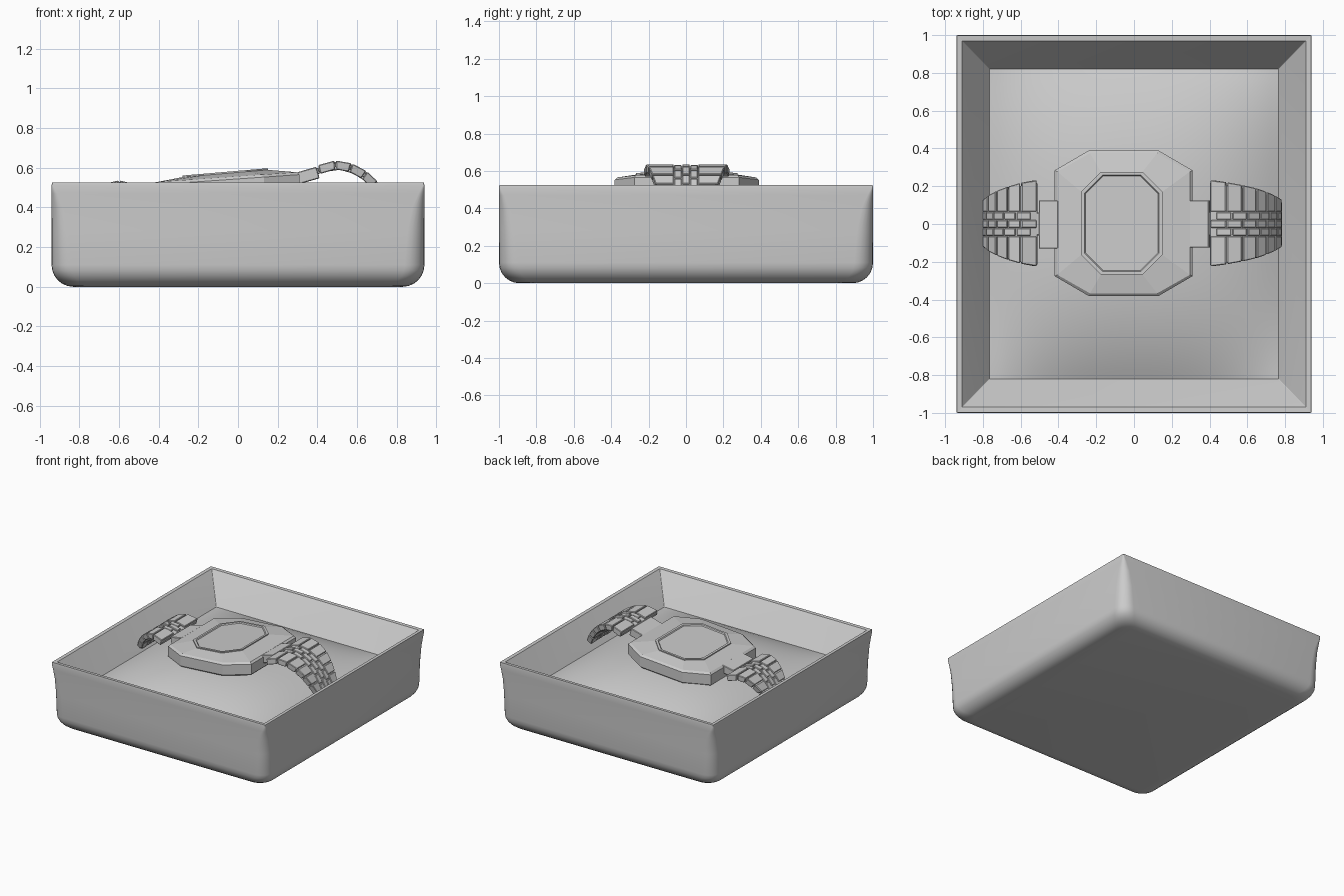
import bpy, bmesh, math
from mathutils import Vector

if "Cube" in bpy.data.objects:
    bpy.data.objects.remove(bpy.data.objects["Cube"])


def make(name, verts, faces, smooth=None, bevel=0):
    me = bpy.data.meshes.new(name)
    bm = bmesh.new()
    vs = [bm.verts.new(v) for v in verts]
    for f in faces:
        bm.faces.new([vs[i] for i in f])
    bmesh.ops.recalc_face_normals(bm, faces=bm.faces)
    bm.to_mesh(me)
    bm.free()
    ob = bpy.data.objects.new(name, me)
    bpy.context.collection.objects.link(ob)
    if bevel:
        m = ob.modifiers.new("bevel", 'BEVEL')
        m.width, m.segments = bevel, 1
    if smooth:
        bpy.ops.object.select_all(action='DESELECT')
        ob.select_set(True)
        bpy.context.view_layer.objects.active = ob
        bpy.ops.object.shade_smooth_by_angle(angle=math.radians(smooth))
    return ob


def loft(name, rings, cap_start=True, cap_end=True, smooth=None):
    n = len(rings[0])
    faces = [(r * n + i, r * n + (i + 1) % n, (r + 1) * n + (i + 1) % n, (r + 1) * n + i)
             for r in range(len(rings) - 1) for i in range(n)]
    if cap_start:
        faces.append(tuple(range(n)))
    if cap_end:
        faces.append(tuple((len(rings) - 1) * n + i for i in range(n)))
    return make(name, [v for r in rings for v in r], faces, smooth)


def rounded_rect(hx, hy, r, z, steps=6):
    pts = []
    for k, (sx, sy) in enumerate([(1, 1), (-1, 1), (-1, -1), (1, -1)]):
        for j in range(steps + 1):
            a = math.pi / 2 * (k + j / steps)
            pts.append((sx * (hx - r) + r * math.cos(a), sy * (hy - r) + r * math.sin(a), z))
    return pts


# Tray: rounded base, corners sharpening to the rim, sloped inner walls
R = 0.11
rings = []
for j in range(7):
    a = math.pi / 2 * j / 6
    inset = R * (1 - math.sin(a))
    rings.append(rounded_rect(0.94 - inset, 1 - inset, 0.1, R * (1 - math.cos(a))))
for z, r in [(0.28, 0.085), (0.4, 0.06), (0.47, 0.03), (0.51, 0.008)]:
    rings.append(rounded_rect(0.94, 1, r, z))
rings += [rounded_rect(0.937, 0.997, 0.003, 0.525), rounded_rect(0.91, 0.97, 0.003, 0.523),
          rounded_rect(0.755, 0.81, 0.003, 0.30)]
loft("tray", rings, smooth=35)

# Cushion: pillow-shaped grid filling the tray floor
N = 32
verts, faces = [], []
for j in range(N + 1):
    for i in range(N + 1):
        u, v = 2 * i / N - 1, 2 * j / N - 1
        h = (1 - abs(u) ** 2.6) * (1 - abs(v) ** 2.6)
        verts.append((0.765 * u, 0.82 * v, 0.315 + 0.15 * h))
        if i < N and j < N:
            k = j * (N + 1) + i
            faces.append((k, k + 1, k + N + 2, k + N + 1))
make("cushion", verts, faces, smooth=60)


# Watch case: tilted octagonal body with raised bezel and recessed dial
def octagon(cx, hx, hy, ch_x, ch_y, z, inset=0, slope=0.085):
    hx, hy = hx - inset, hy - inset
    ch_x, ch_y = ch_x - inset * 0.5, ch_y - inset * 0.5
    half = [(hx, hy - ch_y), (hx - ch_x, hy), (-hx + ch_x, hy), (-hx, hy - ch_y)]
    pts = half + [(-x, -y) for x, y in half]
    return [(cx + x, y + 0.004, z + slope * (x + cx + 0.055)) for x, y in pts]


def body(z, i=0):
    return octagon(-0.055, 0.365, 0.385, 0.18, 0.105, z, i, 0.07)


def bezel(z, i=0):
    return octagon(-0.065, 0.215, 0.272, 0.105, 0.105, z, i)


loft("watch_case", [body(0.45, 0.01), body(0.46), body(0.54), body(0.553, 0.014),
                    bezel(0.572), bezel(0.58), bezel(0.58, 0.017), bezel(0.572, 0.022)])


# Strap pieces: slabs following a top-surface path in the xz plane
def sample(path, t):
    t = max(0, min(t, len(path) - 1))
    i = min(int(t), len(path) - 2)
    a, b = Vector(path[i]), Vector(path[i + 1])
    return a.lerp(b, t - i)


def normal(path, t):
    d = sample(path, t + 0.5) - sample(path, t - 0.5)
    n = Vector((-d.y, d.x)).normalized()
    return n if n.y > 0 or (n.x > 0) == (path[-1][0] > 0) and n.y >= 0 else -n


def slab(name, path, t0, t1, ya, yb, thick):
    # ya and yb give the y limits at any t
    vs = []
    for t in (t0, t1):
        p, n = sample(path, t), normal(path, t)
        q = p - n * thick
        vs += [(p.x, ya(t), p.y), (p.x, yb(t), p.y), (q.x, yb(t), q.y), (q.x, ya(t), q.y)]
    fs = [(0, 1, 2, 3), (4, 5, 6, 7)] + [(i, (i + 1) % 4, 4 + (i + 1) % 4, 4 + i) for i in range(4)]
    return make(name, vs, fs, bevel=0.004)


def band(label, path, w0, w1):
    n = len(path) - 1
    width = lambda t: w0 + (w1 - w0) * (t / n) ** 1.25
    const = lambda c: (lambda t: c)
    gap = 0.05
    for i in range(n):
        # wide outer links
        for s, side in ((1, "back"), (-1, "front")):
            slab(f"{label}_{side}_link_{i}", path, i + gap, i + 1 - gap,
                 const(s * 0.066), lambda t, s=s: s * width(t) + 0.004, 0.045)
        # small centre links, middle column staggered
        for c, col in ((-0.043, "a"), (0, "b"), (0.043, "c")):
            off = 0 if col == "b" else 0.35
            slab(f"{label}_centre_link_{col}{i}", path, i + off + gap, min(i + 1 + off, n) - gap,
                 const(c - 0.02), const(c + 0.02), 0.043)
    # hidden backing strip under the links
    for i in range(n):
        core = [(x, z - 0.012) for x, z in path]
        slab(f"{label}_backing_{i}", core, i, i + 1,
             lambda t: 0.01 - width(t), lambda t: width(t) - 0.01, 0.024)


band("right_band", [(0.40, 0.612), (0.49, 0.637), (0.575, 0.622), (0.65, 0.582),
                    (0.705, 0.53), (0.75, 0.47), (0.785, 0.405)], 0.228, 0.125)
band("left_band", [(-0.51, 0.515), (-0.60, 0.537), (-0.67, 0.52), (-0.73, 0.475),
                   (-0.775, 0.42), (-0.805, 0.355)], 0.228, 0.12)

# Lugs joining the case to each band
lug = lambda y: (lambda t: y)
slab("right_lug", [(0.28, 0.572), (0.395, 0.605)], 0, 1, lug(-0.125), lug(0.125), 0.06)
slab("left_lug", [(-0.40, 0.53), (-0.505, 0.51)], 0, 1, lug(-0.13), lug(0.125), 0.06)
for label, path in (("right", [(0.39, 0.595), (0.42, 0.605)]), ("left", [(-0.49, 0.50), (-0.53, 0.505)])):
    slab(f"{label}_lug_pin", path, 0, 1, lug(-0.06), lug(0.06), 0.03)
